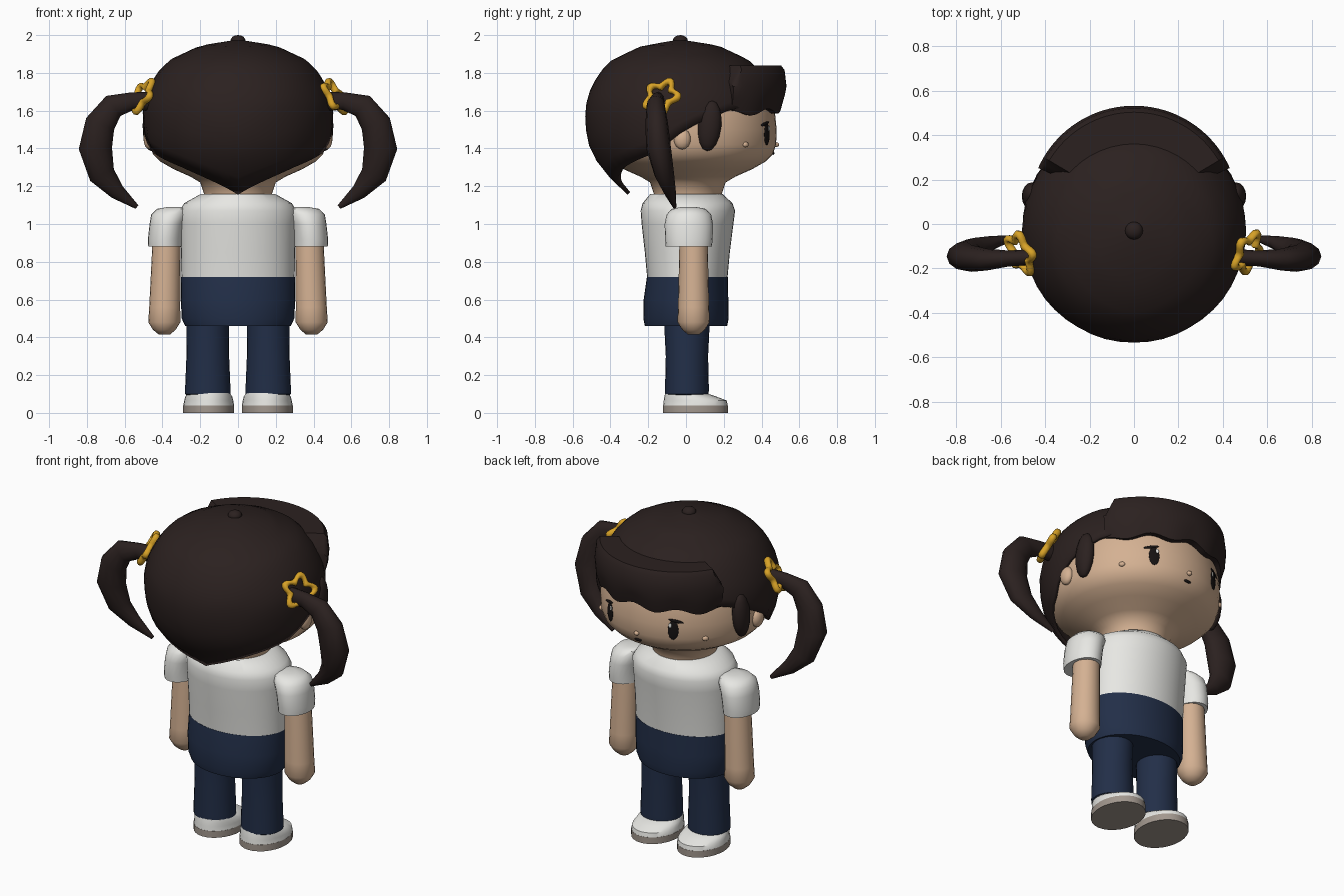
import bpy, bmesh, math
from mathutils import Matrix, Vector

if "Cube" in bpy.data.objects:
    bpy.data.objects.remove(bpy.data.objects["Cube"])


def material(name, rgb):
    m = bpy.data.materials.new(name)
    m.use_nodes = True
    m.diffuse_color = (*rgb, 1)
    m.node_tree.nodes["Principled BSDF"].inputs["Base Color"].default_value = (*rgb, 1)
    return m


SKIN = material("skin", (0.66, 0.44, 0.29))
HAIR = material("dark brown hair", (0.024, 0.015, 0.014))
WHITE = material("white cloth", (0.8, 0.8, 0.77))
NAVY = material("navy cloth", (0.016, 0.028, 0.065))
GOLD = material("gold hair tie", (0.68, 0.36, 0.02))
SOLE = material("taupe sole", (0.36, 0.31, 0.27))
BLACK = material("eye black", (0.008, 0.006, 0.006))


def finish(name, bm, mat, angle=40):
    bmesh.ops.recalc_face_normals(bm, faces=bm.faces)
    me = bpy.data.meshes.new(name)
    bm.to_mesh(me)
    bm.free()
    ob = bpy.data.objects.new(name, me)
    bpy.context.collection.objects.link(ob)
    me.materials.append(mat)
    bpy.ops.object.select_all(action="DESELECT")
    ob.select_set(True)
    bpy.context.view_layer.objects.active = ob
    bpy.ops.object.shade_smooth_by_angle(angle=math.radians(angle))
    return ob


def skin_rows(bm, rows, wrap_u=True, wrap_v=False):
    """Join rows of points with quads."""
    grid = [[bm.verts.new(p) for p in row] for row in rows]
    n, k = len(grid[0]), len(grid)
    for i in range(k if wrap_v else k - 1):
        for j in range(n if wrap_u else n - 1):
            a, b = grid[i], grid[(i + 1) % k]
            bm.faces.new((a[j], a[(j + 1) % n], b[(j + 1) % n], b[j]))
    return grid


def loft(name, rings, mat, n=32, angle=40):
    """Stack of ellipses (z, cx, cy, rx, ry), capped at both ends."""
    bm = bmesh.new()
    turn = [2 * math.pi * i / n for i in range(n)]
    grid = skin_rows(bm, [[(cx + rx * math.cos(t), cy + ry * math.sin(t), z) for t in turn]
                          for z, cx, cy, rx, ry in rings])
    bm.faces.new(grid[0])
    bm.faces.new(grid[-1])
    return finish(name, bm, mat, angle)


def blob(name, loc, size, mat, rot=None, seg=16):
    bm = bmesh.new()
    bmesh.ops.create_uvsphere(bm, u_segments=seg, v_segments=seg // 2, radius=1)
    m = Matrix.Translation(loc) @ (rot or Matrix()) @ Matrix.Diagonal((*size, 1))
    bmesh.ops.transform(bm, matrix=m, verts=bm.verts)
    return finish(name, bm, mat, 60)


def lerp(table, x):
    for (x0, y0), (x1, y1) in zip(table, table[1:]):
        if x <= x1:
            return y0 + (y1 - y0) * max(0, x - x0) / (x1 - x0)
    return table[-1][1]


# Head and neck
HEAD = [(1.08, 0.17), (1.16, 0.18), (1.22, 0.2), (1.25, 0.25), (1.29, 0.34), (1.33, 0.41),
        (1.37, 0.45), (1.42, 0.467), (1.5, 0.47), (1.6, 0.46), (1.7, 0.43), (1.8, 0.35), (1.88, 0.2)]
loft("head", [(z, 0, 0.01, r, r) for z, r in HEAD], SKIN, 48, 60)

# Hair cap: a dome whose hem rises from the nape to the forehead
DOME = [(1.16, 0.28), (1.22, 0.35), (1.28, 0.405), (1.35, 0.455), (1.42, 0.485), (1.5, 0.5),
        (1.6, 0.505), (1.68, 0.49), (1.75, 0.458), (1.81, 0.42), (1.87, 0.36), (1.945, 0.2), (1.975, 0.01)]
HEM = [(0, 1.155), (14, 1.2), (45, 1.3), (75, 1.38), (90, 1.48), (102, 1.54), (120, 1.6), (180, 1.7)]
bm = bmesh.new()
rows = []
for i in range(15):
    row = []
    for j in range(48):
        a = 360 * j / 48
        hem = lerp(HEM, min(a, 360 - a))
        z = 1.975 - (1.975 - hem) * (i / 14) ** 1.6
        r, t = lerp(DOME, z), math.radians(a - 90)
        row.append((r * math.cos(t), -0.03 + r * math.sin(t), z))
    rows.append(row)
grid = skin_rows(bm, rows)
bm.faces.new(grid[0])
cap = finish("hair_cap", bm, HAIR, 50)
mod = cap.modifiers.new("thickness", "SOLIDIFY")
mod.thickness, mod.offset = 0.02, -1
blob("hair_crown_nub", (0, -0.03, 1.97), (0.04, 0.04, 0.03), HAIR)

# Fringe: a thick curved band with a wavy lower edge
bm = bmesh.new()
rows = []
for i in range(41):
    f = i / 40
    t = math.radians(24 + 132 * f)
    low = 1.605 + 0.015 * math.cos(f * 8 * math.pi) - 0.02 * abs(2 * f - 1)
    top = 1.84 - 0.09 * max(0, abs(2 * f - 1) - 0.9) / 0.1
    section = [(0.4, low), (0.445, low), (0.465, low + 0.07), (0.472, 1.73), (0.462, top - 0.025),
               (0.443, top), (0.3, top)]
    rows.append([(r * math.cos(t), 0.06 + r * math.sin(t), z) for r, z in section])
grid = skin_rows(bm, rows)
bm.faces.new(grid[0])
bm.faces.new(grid[-1])
finish("fringe", bm, HAIR, 45)


def on_face(name, deg, z, w, h, mat, depth=0.006, lean=0, out=0.0):
    """Small rounded plate on the head, deg measured sideways from the nose."""
    t = math.radians(deg)
    r = lerp(HEAD, z) + out
    rot = Matrix.Rotation(-t, 4, "Z") @ Matrix.Rotation(math.radians(lean), 4, "Y")
    blob(name, (r * math.sin(t), 0.01 + r * math.cos(t), z), (w, depth, h), mat, rot)


# Face
on_face("nose", 0, 1.42, 0.016, 0.013, SKIN, 0.016)
on_face("mouth", 0, 1.375, 0.024, 0.009, BLACK)

for s, side in ((1, "left"), (-1, "right")):
    on_face(side + "_eye", 27 * s, 1.475, 0.03, 0.058, BLACK)
    on_face(side + "_eye_glint", 25 * s, 1.505, 0.009, 0.014, WHITE, 0.004, 0, 0.005)
    on_face(side + "_lash", 29 * s, 1.53, 0.045, 0.009, BLACK, 0.006, 12 * s)
    on_face(side + "_cheek_spot", 49 * s, 1.42, 0.018, 0.014, SKIN, 0.012)
    blob(side + "_ear", (0.47 * s, -0.02, 1.45), (0.03, 0.045, 0.055), SKIN)
    blob(side + "_sideburn", (0.46 * s, 0.125, 1.52), (0.045, 0.062, 0.135), HAIR,
         Matrix.Rotation(math.radians(-6), 4, "X"))

    # Pigtail: tapering bent tube, flattened front to back
    path = [(0.46, -0.15, 1.65, 0.05), (0.56, -0.155, 1.65, 0.047), (0.66, -0.16, 1.625, 0.065),
            (0.73, -0.155, 1.53, 0.08), (0.755, -0.145, 1.4, 0.088), (0.72, -0.115, 1.26, 0.07),
            (0.64, -0.085, 1.17, 0.042), (0.535, -0.06, 1.09, 0.012)]
    pts = [Vector(p[:3]) for p in path]
    bm = bmesh.new()
    rows = []
    for i, p in enumerate(path):
        d = (pts[min(i + 1, len(pts) - 1)] - pts[max(i - 1, 0)]).normalized()
        across = Vector((0, 1, 0)).cross(d).normalized()
        ring = [pts[i] + p[3] * (across * math.cos(t) + Vector((0, 0.75, 0)) * math.sin(t))
                for t in (2 * math.pi * k / 12 for k in range(12))]
        rows.append([(v.x * s, v.y, v.z) for v in ring])
    grid = skin_rows(bm, rows)
    bm.faces.new(grid[0])
    bm.faces.new(grid[-1])
    finish(side + "_pigtail", bm, HAIR, 50)

    # Scalloped hair tie around the pigtail root
    bm = bmesh.new()
    turn = Vector((0.8 * s, -0.38, 0.5)).to_track_quat("Z", "Y").to_matrix()
    rows = []
    for i in range(40):
        a = 2 * math.pi * i / 40
        big = 0.078 + 0.018 * math.cos(5 * a)
        rows.append([Vector((0.51 * s, -0.13, 1.675)) + turn @ Vector((
            (big + 0.02 * math.cos(b)) * math.cos(a), (big + 0.02 * math.cos(b)) * math.sin(a),
            0.02 * math.sin(b))) for b in (2 * math.pi * k / 8 for k in range(8))])
    skin_rows(bm, rows, True, True)
    finish(side + "_hair_tie", bm, GOLD, 60)

    # Arm and sleeve
    loft(side + "_arm", [(z, x * s, 0.04, r, r) for z, x, r in (
        (0.415, 0.39, 0.03), (0.44, 0.39, 0.06), (0.48, 0.39, 0.085), (0.56, 0.388, 0.082),
        (0.9, 0.378, 0.075), (1.0, 0.375, 0.07))], SKIN, 20, 60)
    loft(side + "_sleeve", [(z, x * s, 0.015, rx, ry) for z, x, rx, ry in (
        (0.88, 0.385, 0.08, 0.11), (0.88, 0.385, 0.09, 0.122), (0.92, 0.385, 0.092, 0.126),
        (1.0, 0.375, 0.093, 0.128), (1.05, 0.36, 0.1, 0.118), (1.08, 0.34, 0.09, 0.09),
        (1.09, 0.32, 0.05, 0.04))], WHITE, 24)

    # Leg and shoe
    loft(side + "_leg", [(z, 0.16 * s, 0.005, rx, ry) for z, rx, ry in (
        (0.09, 0.105, 0.1), (0.1, 0.12, 0.115), (0.13, 0.12, 0.116), (0.3, 0.113, 0.112),
        (0.42, 0.112, 0.118), (0.55, 0.112, 0.12))], NAVY, 24)
    loft(side + "_shoe_sole", [(z, 0.155 * s, 0.05, 0.135, 0.172) for z in (0, 0.04)], SOLE, 28)
    loft(side + "_shoe_upper", [(z, 0.155 * s, y, rx, ry) for z, y, rx, ry in (
        (0.04, 0.05, 0.134, 0.171), (0.065, 0.049, 0.13, 0.167), (0.085, 0.025, 0.125, 0.14),
        (0.105, -0.002, 0.112, 0.108))], WHITE, 28)

# Torso
loft("shirt", [(0.72, 0, 0.007, 0.3, 0.213), (0.85, 0, 0.007, 0.302, 0.225),
               (1.0, 0, 0.008, 0.308, 0.243), (1.07, 0, 0.01, 0.31, 0.25),
               (1.11, 0, 0.008, 0.285, 0.238), (1.16, 0, 0.002, 0.195, 0.19)], WHITE, 40)
loft("trouser_hips", [(0.46, 0, 0.0, 0.28, 0.218), (0.5, 0, 0.0, 0.298, 0.226),
                      (0.6, 0, 0.0, 0.303, 0.224), (0.72, 0, 0.007, 0.301, 0.214)], NAVY, 40)
